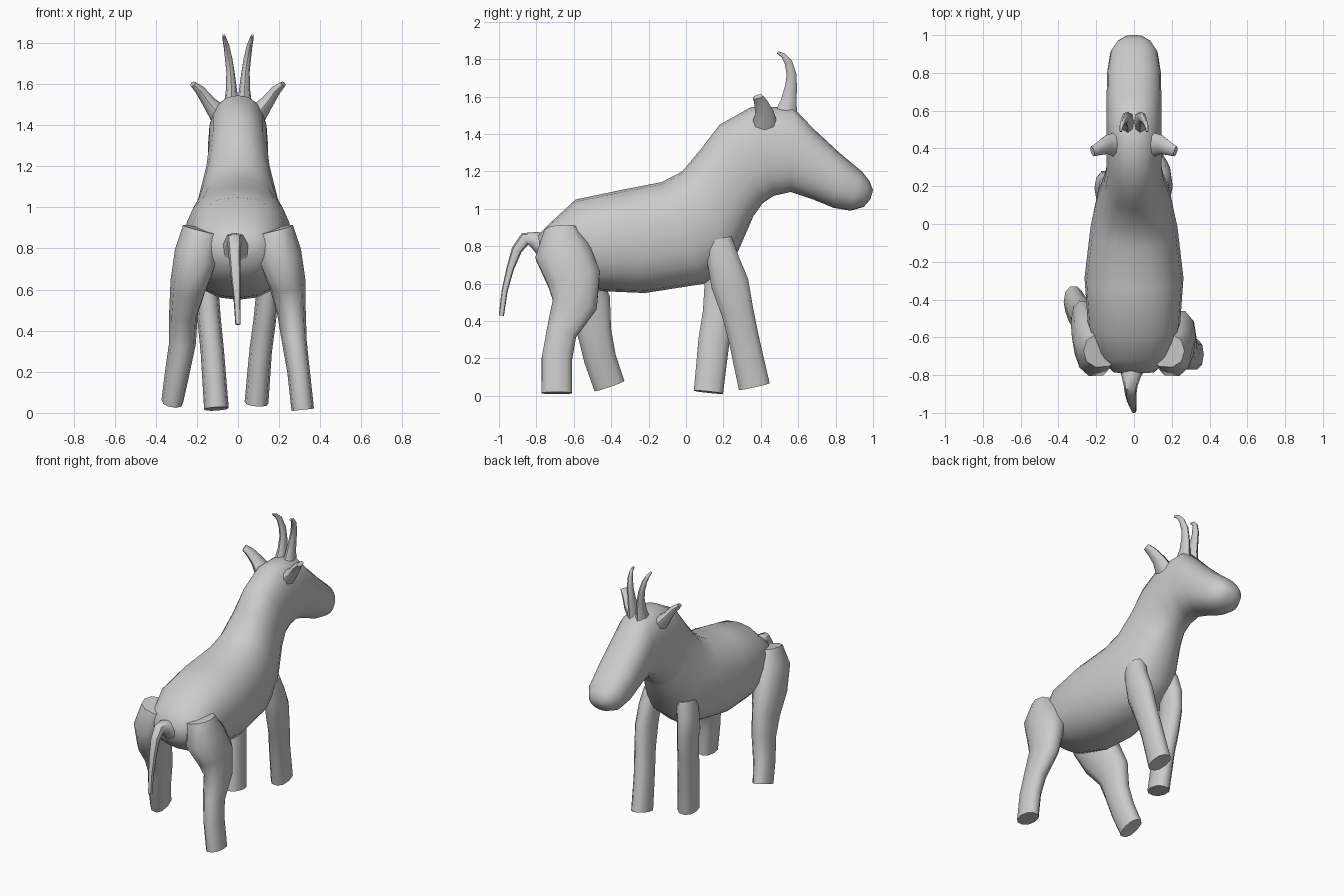
import bpy, bmesh, math
from mathutils import Vector


def loft(name, rings, angle=50):
    """Skin a list of closed rings, cap both ends and shade smooth."""
    bm = bmesh.new()
    loops = [[bm.verts.new(p) for p in ring] for ring in rings]
    n = len(loops[0])
    for a, b in zip(loops, loops[1:]):
        for i in range(n):
            j = (i + 1) % n
            bm.faces.new((a[i], a[j], b[j], b[i]))
    bm.faces.new(loops[0])
    bm.faces.new(loops[-1])
    bmesh.ops.recalc_face_normals(bm, faces=bm.faces)
    mesh = bpy.data.meshes.new(name)
    bm.to_mesh(mesh)
    bm.free()
    ob = bpy.data.objects.new(name, mesh)
    bpy.context.collection.objects.link(ob)
    bpy.ops.object.select_all(action='DESELECT')
    ob.select_set(True)
    bpy.context.view_layer.objects.active = ob
    bpy.ops.object.shade_smooth_by_angle(angle=math.radians(angle))
    return ob


def oval(c, u, v, n, power=2.0):
    """Superellipse ring around c with half axes u and v."""
    out = []
    for i in range(n):
        a = 2 * math.pi * i / n
        s, t = math.cos(a), math.sin(a)
        s = math.copysign(abs(s) ** (2 / power), s)
        t = math.copysign(abs(t) ** (2 / power), t)
        out.append(c + u * s + v * t)
    return out


def limb(name, path, ref=(1, 0, 0), n=10, flip=1):
    """Oval tube; path rows are x, y, z, half width along ref, half depth."""
    pts = [Vector((flip * p[0], p[1], p[2])) for p in path]
    rings = []
    for i, p in enumerate(pts):
        t = (pts[min(i + 1, len(pts) - 1)] - pts[max(i - 1, 0)]).normalized()
        u = Vector(ref)
        u = (u - t * u.dot(t)).normalized()
        rings.append(oval(p, u * path[i][3], t.cross(u) * path[i][4], n, 2.3))
    return loft(name, rings)


# Torso, neck and head: top y, z, bottom y, z, half width
body = [
    (-.79, .86, -.775, .72, .11), (-.72, .93, -.67, .63, .20),
    (-.59, 1.05, -.45, .56, .245), (-.35, 1.10, -.22, .55, .262),
    (-.13, 1.143, .10, .60, .23), (-.02, 1.20, .26, .73, .20),
    (.08, 1.32, .36, .96, .16), (.18, 1.45, .41, 1.03, .145),
    (.35, 1.545, .47, 1.07, .145), (.57, 1.545, .56, 1.09, .145),
    (.68, 1.43, .68, 1.05, .145), (.82, 1.30, .79, 1.005, .142),
    (.94, 1.20, .88, .99, .125), (.98, 1.15, .95, 1.01, .09),
    (1.0, 1.10, .985, 1.05, .045)]
rings = []
for ty, tz, by, bz, w in body:
    top, bot = Vector((0, ty, tz)), Vector((0, by, bz))
    rings.append(oval((top + bot) / 2, Vector((w, 0, 0)), (top - bot) / 2, 20, 2.3))
loft("body_and_head", rings, 70)

# Hind legs share a thigh and differ in stride
thigh = [(.17, -.67, .89, .10, .09), (.20, -.66, .77, .11, .155),
         (.24, -.60, .63, .09, .15)]
limb("hind_leg_right", thigh + [
    (.26, -.595, .49, .07, .125), (.275, -.665, .34, .06, .085),
    (.295, -.69, .2, .055, .085), (.315, -.69, .015, .055, .085)])
limb("hind_leg_left", thigh + [
    (.265, -.52, .49, .07, .125), (.27, -.49, .34, .065, .095),
    (.295, -.46, .2, .06, .09), (.32, -.41, .055, .053, .088)], flip=-1)

# Front legs
limb("front_leg_right", [
    (.13, .17, .83, .06, .08), (.145, .20, .72, .06, .09),
    (.145, .235, .6, .055, .105), (.13, .275, .45, .055, .09),
    (.11, .31, .3, .055, .085), (.09, .365, .05, .058, .088)])
limb("front_leg_left", [
    (.13, .18, .83, .06, .08), (.15, .19, .72, .06, .09),
    (.15, .19, .6, .055, .095), (.14, .175, .45, .057, .088),
    (.125, .15, .3, .057, .087), (.105, .12, .02, .06, .082)], flip=-1)

# Tail
limb("tail", [
    (-.01, -.74, .79, .08, .07), (-.015, -.81, .835, .05, .045),
    (-.018, -.86, .84, .036, .035), (-.017, -.905, .78, .03, .028),
    (-.012, -.94, .68, .025, .02), (-.005, -.97, .56, .017, .016),
    (0, -.987, .43, .013, .014)], n=8)

# Ears and horns, one per side
for side, flip in (("right", 1), ("left", -1)):
    limb("ear_" + side, [
        (.09, .42, 1.45, .07, .05), (.145, .42, 1.515, .05, .032),
        (.185, .40, 1.57, .037, .024), (.22, .385, 1.6, .028, .014)],
        ref=(0, 1, 0), n=8, flip=flip)
    limb("horn_" + side, [
        (.032, .535, 1.51, .035, .06), (.032, .55, 1.58, .026, .042),
        (.037, .562, 1.66, .02, .031), (.045, .564, 1.72, .018, .026),
        (.056, .547, 1.785, .014, .021), (.066, .52, 1.82, .01, .013),
        (.07, .49, 1.836, .006, .007)], n=8, flip=flip)
